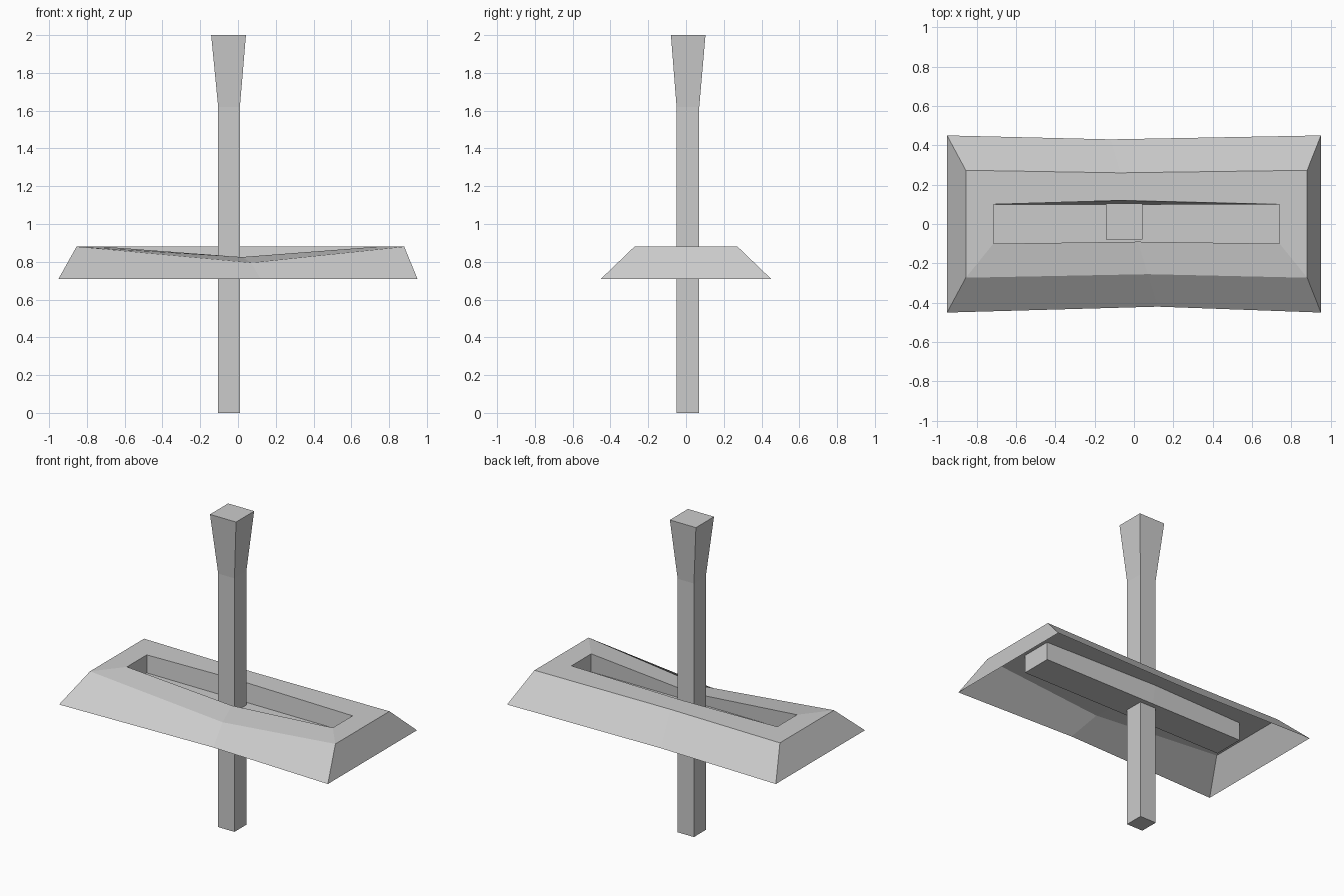
import bpy
import bmesh

cube = bpy.data.objects.get("Cube")
if cube:
    bpy.data.objects.remove(cube, do_unlink=True)

# Single plain grey
grey = bpy.data.materials.new("plain_grey")
grey.use_nodes = True
colour = (0.6, 0.6, 0.6, 1.0)
grey.diffuse_color = colour
grey.node_tree.nodes["Principled BSDF"].inputs["Base Color"].default_value = colour


def loft(name, rings, cap_first, cap_last):
    """Bridge matching closed rings of points with quads, optionally capping the ends."""
    bm = bmesh.new()
    loops = [[bm.verts.new(p) for p in ring] for ring in rings]
    for a, b in zip(loops, loops[1:]):
        for i in range(len(a)):
            j = (i + 1) % len(a)
            bm.faces.new((a[i], a[j], b[j], b[i]))
    if cap_first:
        bm.faces.new(loops[0][::-1])
    if cap_last:
        bm.faces.new(loops[-1])
    mesh = bpy.data.meshes.new(name)
    bm.to_mesh(mesh)
    bm.free()
    mesh.materials.append(grey)
    obj = bpy.data.objects.new(name, mesh)
    bpy.context.collection.objects.link(obj)
    return obj


def guard_ring(x0, x1, y, z, front_mid, back_mid):
    """Rectangle with one extra point in the middle of the front and back edges."""
    return [(x0, -y, z), front_mid, (x1, -y, z), (x1, y, z), back_mid, (x0, y, z)]


def square(x0, x1, y0, y1, z):
    return [(x0, y0, z), (x1, y0, z), (x1, y1, z), (x0, y1, z)]


# Guard: open-bottomed sloped shell, dipped front edge, closed slot sunk in the top
loft("slotted_guard", [
    guard_ring(-0.95, 0.95, 0.45, 0.71, (0.12, -0.42, 0.71), (-0.12, 0.43, 0.71)),
    guard_ring(-0.855, 0.88, 0.273, 0.88, (0.07, -0.255, 0.795), (-0.07, 0.26, 0.88)),
    guard_ring(-0.715, 0.74, 0.1, 0.88, (0.02, -0.09, 0.825), (-0.06, 0.12, 0.88)),
    guard_ring(-0.715, 0.74, 0.1, 0.765, (0.02, -0.1, 0.765), (-0.06, 0.1, 0.765)),
], cap_first=False, cap_last=True)

# Rod: square bar with a flared top
loft("flared_rod", [
    square(-0.105, 0.01, -0.05, 0.07, 0.0),
    square(-0.105, 0.01, -0.05, 0.07, 1.62),
    square(-0.142, 0.042, -0.08, 0.103, 2.0),
], cap_first=True, cap_last=True)
